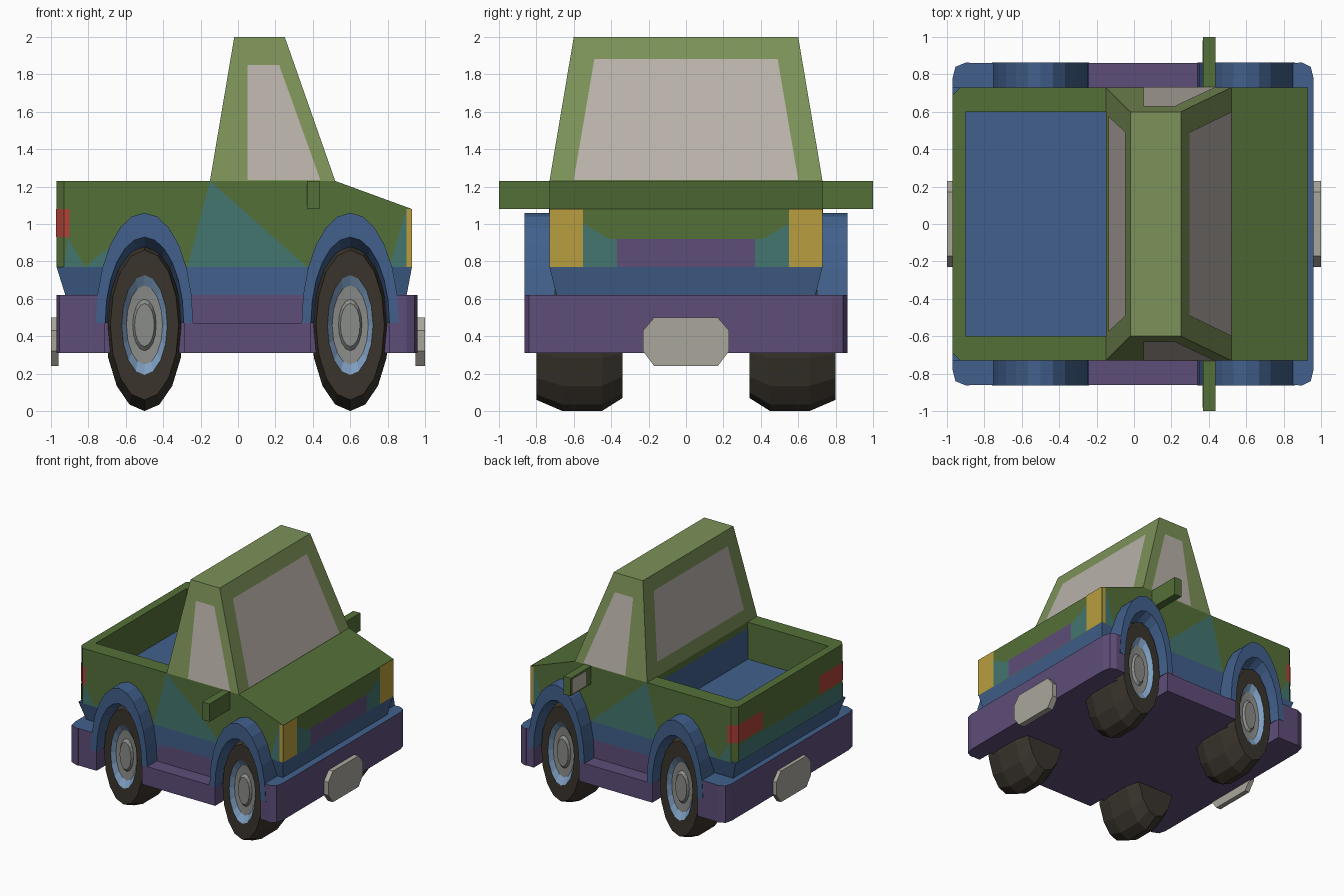
import bpy, bmesh, math
from mathutils import Vector

if "Cube" in bpy.data.objects:
    bpy.data.objects.remove(bpy.data.objects["Cube"])


def mat(name, hexcol):
    m = bpy.data.materials.new(name)
    c = [int(hexcol[i:i + 2], 16) / 255 for i in (0, 2, 4)]
    m.diffuse_color = [((v + 0.055) / 1.055) ** 2.4 for v in c] + [1]
    m.use_nodes = True
    m.node_tree.nodes["Principled BSDF"].inputs["Base Color"].default_value = m.diffuse_color
    return m


GREEN, CAB = mat("green", "547038"), mat("light_green", "7c9258")
BLUE, TEAL = mat("blue", "41608c"), mat("teal", "447670")
PURPLE, GLASS = mat("purple", "5e4d78"), mat("glass", "bab2aa")
YELLOW, RED = mat("yellow", "b89e3e"), mat("red", "b04038")
RUBBER, STEEL = mat("rubber", "3a342c"), mat("steel", "8a8c88")
RIM, PLATE = mat("rim_blue", "7d9dc0"), mat("plate", "aaa69c")


def finish(name, bm, mats, recalc=True):
    if recalc:
        bmesh.ops.recalc_face_normals(bm, faces=bm.faces)
    me = bpy.data.meshes.new(name)
    bm.to_mesh(me)
    bm.free()
    for m in mats:
        me.materials.append(m)
    ob = bpy.data.objects.new(name, me)
    bpy.context.collection.objects.link(ob)
    return ob


def prism(name, pts, axis, lo, hi, m, top=None, pts2=None):
    """Extrude a 2D outline along an axis; pts2 gives a different far outline."""
    place = {'x': lambda p, d: (d, p[0], p[1]),
             'y': lambda p, d: (p[0], d, p[1]),
             'z': lambda p, d: (p[0], p[1], d)}[axis]
    bm = bmesh.new()
    a = [bm.verts.new(place(p, lo)) for p in pts]
    b = [bm.verts.new(place(p, hi)) for p in (pts2 or pts)]
    n = len(pts)
    bm.faces.new(a)
    bm.faces.new(b)
    for i in range(n):
        bm.faces.new((a[i], a[(i + 1) % n], b[(i + 1) % n], b[i]))
    bmesh.ops.recalc_face_normals(bm, faces=bm.faces)
    if top:
        for f in bm.faces:
            f.material_index = int(f.normal.z > 0.9)
    return finish(name, bm, [m, top] if top else [m])


def rect(a0, a1, b0, b1):
    return [(a0, b0), (a1, b0), (a1, b1), (a0, b1)]


def panel(name, pts, m):
    """Thin painted panel, pushed just off the surface it lies on."""
    bm = bmesh.new()
    f = bm.faces.new([bm.verts.new(p) for p in pts])
    f.normal_update()
    if f.normal.dot(f.calc_center_median() - Vector((0, 0, 0.9))) < 0:
        f.normal_flip()
    bmesh.ops.translate(bm, verts=bm.verts, vec=f.normal * 0.004)
    return finish(name, bm, [m], False)


# Chassis, bumpers and lower body
prism("chassis", rect(-.90, .90, -.73, .73), 'z', .31, .62, PURPLE, BLUE)
for name, s, e in (("front_bumper", 1, .96), ("rear_bumper", -1, .97)):
    half = [(.88, .863), (.90, .863), (e - .015, .84), (e, .78)]
    pts = half + [(x, -y) for x, y in reversed(half)]
    prism(name, [(s * x, y) for x, y in pts], 'z', .31, .62, PURPLE, BLUE)
prism("lower_body", rect(-.92, .90, -.69, .69), 'z', .61, .77, BLUE,
      pts2=rect(-.97, .93, -.73, .73))
prism("door_sill", rect(-.27, .37, -.73, .73), 'z', .46, .77, BLUE)

# Engine bay and lower cabin, load bed walls, load bed floor
prism("hood_block", [(-.15, .77), (-.15, 1.23), (.52, 1.23), (.93, 1.08), (.93, .77)],
      'y', -.73, .73, GREEN)
outer = [(-.15, -.73), (-.93, -.73), (-.97, -.69), (-.97, .69), (-.93, .73), (-.15, .73)]
inner = [(-.15, .60), (-.90, .60), (-.90, -.60), (-.15, -.60)]
prism("bed_walls", outer + inner, 'z', .77, 1.23, GREEN)
prism("bed_floor", rect(-.91, -.14, -.61, .61), 'z', .77, .92, BLUE)
panel("bed_front_wall", [(-.15, y, z) for y, z in rect(-.6, .6, .92, 1.18)], BLUE)

# Cabin and windows
prism("cabin", rect(-.15, .52, -.73, .73), 'z', 1.23, 2.0, CAB,
      pts2=rect(-.02, .25, -.60, .60))


def slope(z, a, b):
    return a + (b - a) * (z - 1.23) / .77


for name, a, b, z0, w0 in (("windshield", .52, .25, 1.235, .60),
                           ("rear_window", -.15, -.02, 1.34, .575)):
    panel(name, [(slope(z0, a, b), -w0, z0), (slope(z0, a, b), w0, z0),
                 (slope(1.88, a, b), .49, 1.88), (slope(1.88, a, b), -.49, 1.88)], GLASS)

for s, side in ((-1, "right"), (1, "left")):
    panel("side_window_" + side,
          [(x, s * slope(z, .73, .60), z)
           for x, z in ((.05, 1.235), (.44, 1.235), (.22, 1.85), (.05, 1.85))], GLASS)

    # Painted side panels
    for i, tri in enumerate((((-.15, 1.23), (-.27, .77), (.37, .77)),
                             ((.81, .77), (.90, .77), (.90, 1.08)),
                             ((-.93, .77), (-.82, .77), (-.91, .93)),
                             ((-.82, .77), (-.70, .77), (-.70, .87)))):
        panel(f"side_panel_{side}_{i}", [(x, s * .73, z) for x, z in tri], TEAL)
    panel("sill_panel_" + side,
          [(x, s * .73, z) for x, z in ((-.24, .47), (.34, .47), (.34, .62))], PURPLE)

    # Lights
    panel("headlight_" + side,
          [(.93, s * y, z) for y, z in rect(.55, .73, .77, 1.08)], YELLOW)
    panel("headlight_side_" + side,
          [(x, s * .73, z) for x, z in rect(.90, .93, .77, 1.08)], YELLOW)
    panel("grille_panel_" + side,
          [(.93, s * y, z) for y, z in ((.37, .77), (.55, .77), (.55, 1.0),
                                        (.41, .92), (.37, .92))], TEAL)
    strip = [(-.90, .73), (-.93, .73), (-.97, .69), (-.97, .38)]
    for i in range(3):
        (x0, y0), (x1, y1) = strip[i], strip[i + 1]
        panel(f"tail_light_{side}_{i}", [(x0, s * y0, .93), (x1, s * y1, .93),
                                         (x1, s * y1, 1.08), (x0, s * y0, 1.08)], RED)

    # Door mirror
    y0, y1 = sorted((s * .72, s * 1.0))
    prism("mirror_" + side, rect(.37, .435, y0, y1), 'z', 1.08, 1.23, GREEN)
    y0, y1 = sorted((s * .80, s * .98))
    prism("mirror_glass_" + side, rect(y0, y1, 1.095, 1.215), 'x', .367, .372, GLASS)

    # Side skirts
    y0, y1 = sorted((s * .70, s * .86))
    for part, x0, x1, top, m in (("rear", -.90, -.71, .62, BLUE),
                                 ("middle", -.29, .39, .47, PURPLE),
                                 ("front", .81, .90, .62, BLUE)):
        prism(f"{part}_skirt_{side}", rect(x0, x1, y0, y1), 'z', .31, top, PURPLE, m)

panel("grille", [(.93, y, z) for y, z in rect(-.37, .37, .77, .92)], PURPLE)
panel("tailgate_band", [(-.97, y, z) for y, z in rect(-.69, .69, .77, .91)], TEAL)

# Number plates
octo = [(-.17, .24), (.17, .24), (.23, .32), (.23, .43),
        (.17, .50), (-.17, .50), (-.23, .43), (-.23, .32)]
prism("front_plate", octo, 'x', .95, 1.0, PLATE)
prism("rear_plate", octo, 'x', -1.0, -.96, PLATE)


def wheel_arch(name, cx, s):
    bm = bmesh.new()
    section = [(.70, .26, .59), (.863, .26, .59), (.863, .21, .46), (.70, .195, .38)]
    rings = []
    for i in range(13):
        a = math.pi * i / 12
        rings.append([bm.verts.new((cx + rx * math.cos(a), s * y, .47 + rz * math.sin(a)))
                      for y, rx, rz in section])
    for p, q in zip(rings, rings[1:]):
        for j in range(4):
            k = (j + 1) % 4
            bm.faces.new((p[j], p[k], q[k], q[j]))
    bm.faces.new(rings[0])
    bm.faces.new(rings[-1])
    finish(name, bm, [BLUE])


def wheel(name, cx, s, n=16):
    # (distance from centreline, radius fraction, material of the band that follows)
    prof = [(.34, .85, 0), (.45, 1, 0), (.66, 1, 0), (.80, .87, 0), (.80, .58, 1),
            (.765, .46, 2), (.76, .30, 2), (.78, .25, 2)]
    bm = bmesh.new()
    rings = [[bm.verts.new((cx + .21 * r * math.sin(2 * math.pi * i / n), s * y,
                            .46 - .46 * r * math.cos(2 * math.pi * i / n)))
              for i in range(n)] for y, r, _ in prof]
    for (p, q), (_, _, m) in zip(zip(rings, rings[1:]), prof):
        for i in range(n):
            j = (i + 1) % n
            bm.faces.new((p[i], p[j], q[j], q[i])).material_index = m
    bm.faces.new(rings[0])
    bm.faces.new(rings[-1]).material_index = 2
    finish(name, bm, [RUBBER, RIM, STEEL])


# Wheels and arches
for end, cx in (("rear", -.50), ("front", .60)):
    for s, side in ((-1, "right"), (1, "left")):
        wheel_arch(f"{end}_arch_{side}", cx, s)
        wheel(f"{end}_wheel_{side}", cx, s)
